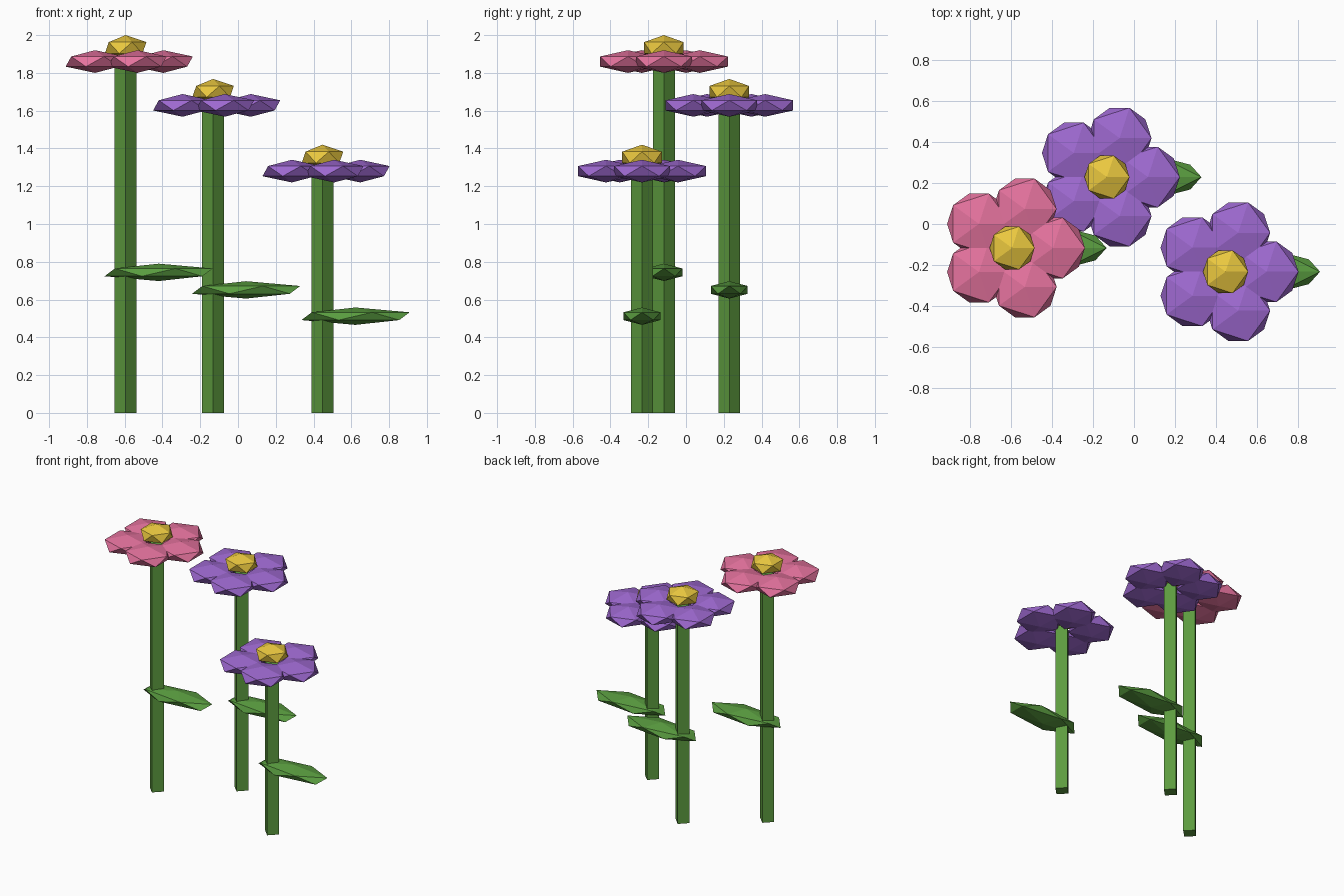
import bpy
from math import cos, sin, tau

if "Cube" in bpy.data.objects:
    bpy.data.objects.remove(bpy.data.objects["Cube"])


def material(name, rgb):
    mat = bpy.data.materials.new(name)
    mat.diffuse_color = (*rgb, 1)
    mat.use_nodes = True
    mat.node_tree.nodes["Principled BSDF"].inputs["Base Color"].default_value = mat.diffuse_color
    return mat


GREEN = material("stem_green", (0.11, 0.33, 0.05))
LEAF = material("leaf_green", (0.10, 0.33, 0.05))
PINK = material("petal_pink", (0.78, 0.17, 0.34))
PURPLE = material("petal_purple", (0.34, 0.14, 0.63))
YELLOW = material("centre_yellow", (0.83, 0.58, 0.05))


def blob(name, loc, scale, mat):
    """Squashed 20-sided ball, used for petals, centres and leaves."""
    bpy.ops.mesh.primitive_ico_sphere_add(subdivisions=1, radius=1, location=loc)
    ob = bpy.context.object
    ob.name = name
    ob.scale = scale
    ob.data.materials.append(mat)


def flower(tag, x, y, h, petal_mat):
    # Square stem with its corners on the axes
    bpy.ops.mesh.primitive_cylinder_add(vertices=4, radius=0.058, depth=h,
                                        location=(x, y, h / 2))
    stem = bpy.context.object
    stem.name = f"stem_{tag}"
    stem.data.materials.append(GREEN)
    # Leaf to the right of the stem
    blob(f"leaf_{tag}", (x + 0.175, y, 0.4 * h), (0.32, 0.115, 0.046), LEAF)
    # Ring of five petals
    for i in range(5):
        a = tau * i / 5
        blob(f"petal_{tag}_{i + 1}", (x + 0.2 * cos(a), y + 0.2 * sin(a), h),
             (0.174, 0.174, 0.06), petal_mat)
    # Flower centre
    blob(f"flower_centre_{tag}", (x, y, h + 0.073), (0.123, 0.123, 0.067), YELLOW)


flower("left", -0.595, -0.117, 1.86, PINK)
flower("middle", -0.132, 0.229, 1.628, PURPLE)
flower("right", 0.447, -0.233, 1.28, PURPLE)
